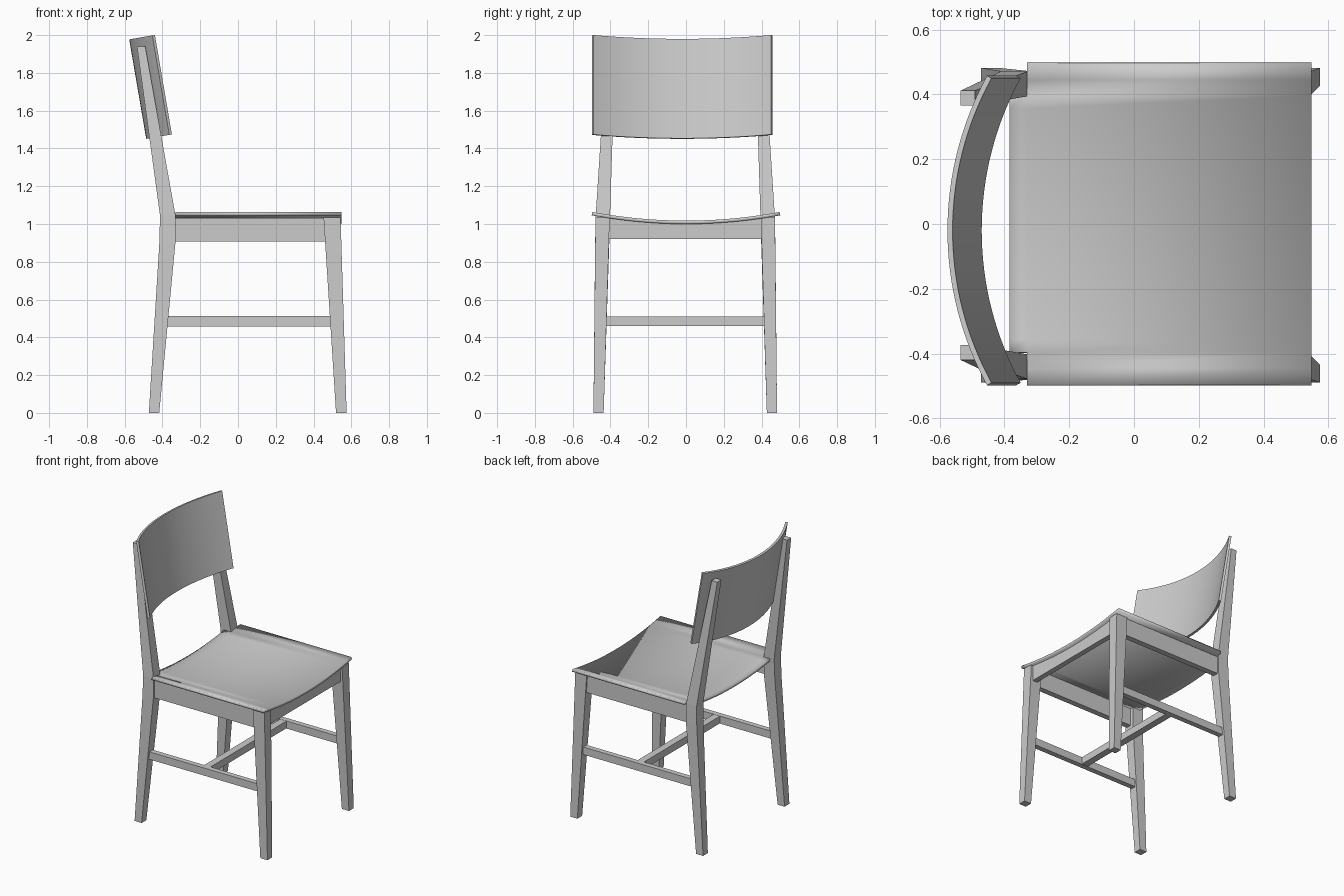
import bpy, bmesh, math

if "Cube" in bpy.data.objects:
    bpy.data.objects.remove(bpy.data.objects["Cube"])

CY = -0.004  # centre line of the frame


def finish(name, bm, mirror=False, smooth=False):
    bmesh.ops.recalc_face_normals(bm, faces=bm.faces)
    me = bpy.data.meshes.new(name)
    bm.to_mesh(me)
    bm.free()
    ob = bpy.data.objects.new(name, me)
    bpy.context.collection.objects.link(ob)
    if mirror:
        ob.location.y = CY
        ob.modifiers.new("mirror", 'MIRROR').use_axis = (False, True, False)
    if smooth:
        bpy.ops.object.select_all(action='DESELECT')
        ob.select_set(True)
        bpy.context.view_layer.objects.active = ob
        bpy.ops.object.shade_smooth_by_angle(angle=math.radians(30))
    return ob


def loft(name, rings, **kw):
    """Skin a solid through four-sided sections."""
    bm = bmesh.new()
    vs = [[bm.verts.new(p) for p in r] for r in rings]
    for a, b in zip(vs, vs[1:]):
        for i in range(4):
            j = (i + 1) % 4
            bm.faces.new((a[i], a[j], b[j], b[i]))
    bm.faces.new(vs[0])
    bm.faces.new(vs[-1])
    return finish(name, bm, **kw)


def section(z, x0, x1, y0, y1):
    return [(x0, y0, z), (x1, y0, z), (x1, y1, z), (x0, y1, z)]


def bar(name, x0, x1, y0, y1, z0, z1, **kw):
    return loft(name, [section(z0, x0, x1, y0, y1), section(z1, x0, x1, y0, y1)], **kw)


def seat_z(y):
    return 1.018 + 0.046 * (y / 0.498) ** 2


# Legs (mirrored pairs)
loft("front_legs", [section(0, 0.519, 0.575, 0.432, 0.486),
                    section(1.035, 0.453, 0.543, 0.400, 0.475)], mirror=True)
loft("rear_legs", [section(0, -0.472, -0.417, 0.432, 0.486),
                   section(0.905, -0.416, -0.331, 0.402, 0.477),
                   section(1.045, -0.413, -0.331, 0.398, 0.474),
                   section(1.94, -0.535, -0.491, 0.370, 0.416)], mirror=True)

# Side aprons and stretchers (mirrored pairs), cross stretcher
bar("side_aprons", -0.36, 0.48, 0.425, 0.466, 0.907, 1.033, mirror=True)
bar("side_stretchers", -0.39, 0.50, 0.428, 0.466, 0.458, 0.512, mirror=True)
bar("cross_stretcher", 0.035, 0.085, CY - 0.43, CY + 0.43, 0.460, 0.511)

# Front apron, its top following the dished seat
rings = []
for i in range(17):
    y = -0.41 + 0.82 * i / 16
    t = seat_z(y) - 0.012
    rings.append([(0.49, y, 0.92), (0.528, y, 0.92), (0.528, y, t), (0.49, y, t)])
loft("front_apron", rings)

# Dished seat, notched around the rear posts
bm = bmesh.new()
ys = [-0.496, -0.445] + [-0.396 + 0.792 * i / 20 for i in range(21)] + [0.445, 0.496]
for a, b in zip(ys, ys[1:]):
    spans = [(-0.331, 0.548)]
    if abs(a + b) / 2 < 0.396:
        spans.append((-0.385, -0.331))
    for x0, x1 in spans:
        bm.faces.new([bm.verts.new((x, y, seat_z(y)))
                      for x, y in ((x0, a), (x1, a), (x1, b), (x0, b))])
bmesh.ops.remove_doubles(bm, verts=bm.verts, dist=1e-5)
if sum(f.normal.z for f in bm.faces) < 0:
    bmesh.ops.reverse_faces(bm, faces=bm.faces)
seat = finish("seat", bm, smooth=True)
for f in seat.data.polygons:
    if f.normal.z < 0:
        seat.data.flip_normals()
        break
sol = seat.modifiers.new("thickness", 'SOLIDIFY')
sol.thickness = 0.018
sol.offset = -1
# keep the edge-sharpening modifier, if any, after the thickness
seat.modifiers.move(len(seat.modifiers) - 1, 0)

# Curved, tilted backrest
tilt = math.radians(9.7)
R, T, H, half = 0.983, 0.016, 0.534, 0.478
amax = math.asin(half / R)


def back_pt(a, r, h):
    d = R - r * math.cos(a)
    return (-0.486 + d * math.cos(tilt) - h * math.sin(tilt),
            -0.020 + r * math.sin(a),
            1.451 + d * math.sin(tilt) + h * math.cos(tilt))


rings = []
for i in range(33):
    a = amax * (2 * i / 32 - 1)
    rings.append([back_pt(a, R, 0), back_pt(a, R - T, 0),
                  back_pt(a, R - T, H), back_pt(a, R, H)])
loft("backrest", rings, smooth=True)
